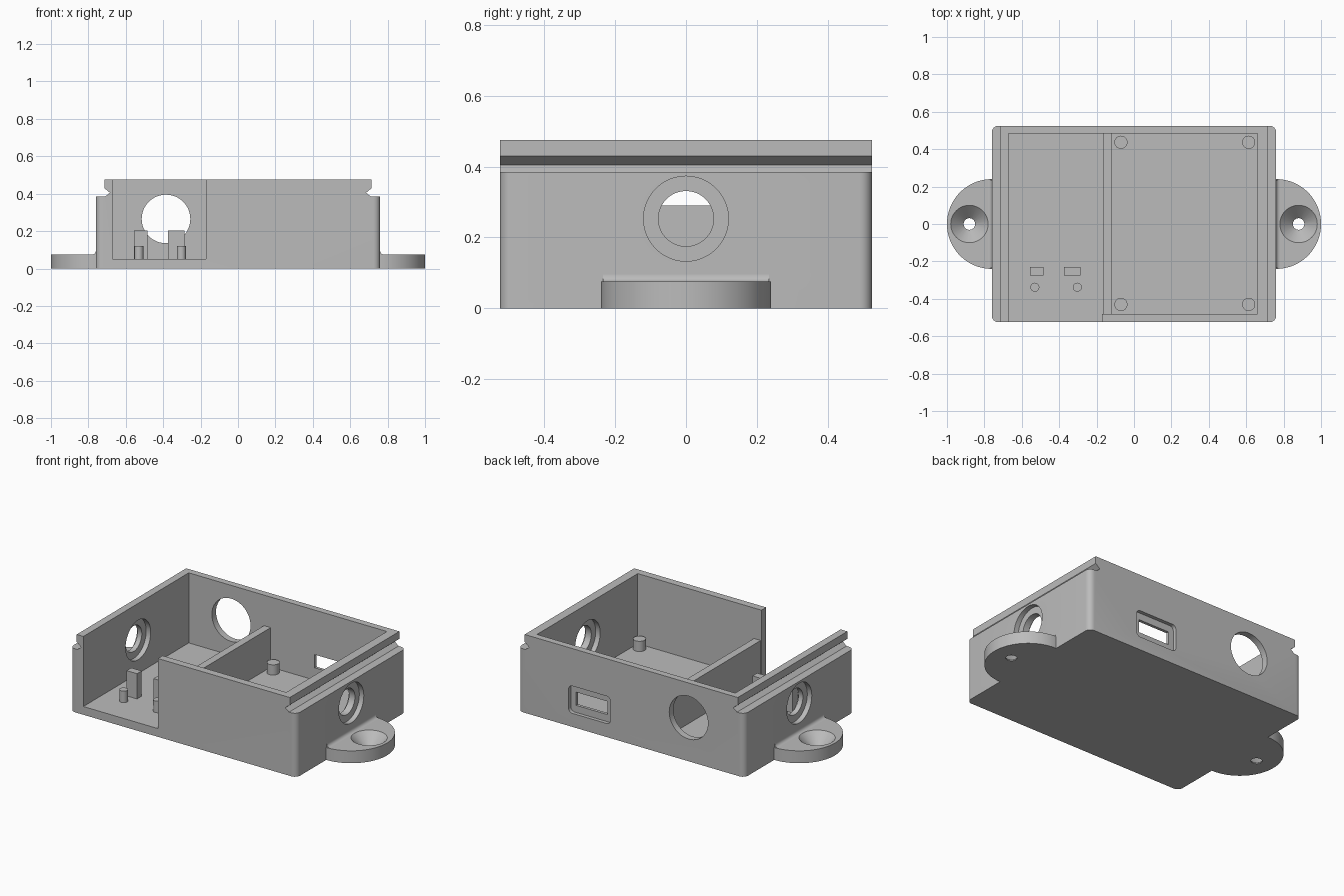
import bpy, bmesh
from math import sin, cos, pi

cube = bpy.data.objects.get("Cube")
if cube:
    bpy.data.objects.remove(cube, do_unlink=True)

grey = bpy.data.materials.new("plain grey")
grey.use_nodes = True
colour = (0.5, 0.5, 0.5, 1)
grey.diffuse_color = colour
grey.node_tree.nodes["Principled BSDF"].inputs["Base Color"].default_value = colour


def place(axis, a, b, h):
    return {"x": (h, a, b), "y": (a, h, b), "z": (a, b, h)}[axis]


def prism(name, points, axis, lo, hi, round_x=None):
    """Extrude a closed outline along an axis; round_x rounds upright edges at |x|."""
    bm = bmesh.new()
    ends = [[bm.verts.new(place(axis, a, b, h)) for a, b in points] for h in (lo, hi)]
    for end in ends:
        bm.faces.new(end)
    n = len(points)
    for i in range(n):
        j = (i + 1) % n
        bm.faces.new((ends[0][i], ends[0][j], ends[1][j], ends[1][i]))
    if round_x:
        edges = [e for e in bm.edges
                 if all(abs(abs(v.co.x) - round_x) < 1e-4 for v in e.verts)
                 and abs(e.verts[0].co.z - e.verts[1].co.z) > 0.1]
        bmesh.ops.bevel(bm, geom=edges, offset=0.035, segments=6, profile=0.5,
                        affect="EDGES", clamp_overlap=True)
    bmesh.ops.recalc_face_normals(bm, faces=bm.faces)
    return make(name, bm)


def make(name, bm):
    mesh = bpy.data.meshes.new(name)
    bm.to_mesh(mesh)
    bm.free()
    ob = bpy.data.objects.new(name, mesh)
    bpy.context.collection.objects.link(ob)
    mesh.materials.append(grey)
    return ob


def arc(ca, cb, r, start=0, end=2 * pi, steps=48):
    closed = abs(end - start) > 6.28
    count = steps if closed else steps + 1
    return [(ca + r * cos(start + (end - start) * i / steps),
             cb + r * sin(start + (end - start) * i / steps)) for i in range(count)]


def rect(a0, a1, b0, b1):
    return [(a0, b0), (a1, b0), (a1, b1), (a0, b1)]


def rounded_rect(ca, cb, ha, hb, r):
    pts = []
    for k, (sa, sb) in enumerate([(1, 1), (-1, 1), (-1, -1), (1, -1)]):
        pts += arc(ca + sa * (ha - r), cb + sb * (hb - r), r,
                   k * pi / 2, (k + 1) * pi / 2, 6)
    return pts


def select(ob):
    bpy.ops.object.select_all(action="DESELECT")
    ob.select_set(True)
    bpy.context.view_layer.objects.active = ob


def cut(ob, cutter):
    mod = ob.modifiers.new("cut", "BOOLEAN")
    mod.operation, mod.solver, mod.object = "DIFFERENCE", "EXACT", cutter
    select(ob)
    bpy.ops.object.modifier_apply(modifier=mod.name)
    bpy.data.objects.remove(cutter, do_unlink=True)


# Case shell with lid rails along both ends
half = [(0.76, 0), (0.76, 0.385), (0.71, 0.385), (0.685, 0.405), (0.715, 0.43), (0.715, 0.475)]
outline = half + [(-x, z) for x, z in reversed(half)]
case = prism("case", outline, "y", -0.525, 0.525, round_x=0.76)

# Cavity, open at the front on the right-hand bay
bay = [(-0.67, -0.7), (-0.17, -0.7), (-0.17, -0.48), (0.66, -0.48), (0.66, 0.485), (-0.67, 0.485)]
cut(case, prism("cavity_cutter", bay, "z", 0.05, 0.8))

# Round hole and stepped socket slot in the back wall
cut(case, prism("back_hole_cutter", arc(-0.385, 0.265, 0.13), "y", 0.4, 0.7))
cut(case, prism("socket_recess_cutter", rounded_rect(0.28, 0.165, 0.14, 0.083, 0.025), "y", 0.503, 0.7))
cut(case, prism("socket_slot_cutter", rect(0.175, 0.385, 0.125, 0.205), "y", 0.4, 0.7))

# Cable holes in both ends, counterbored inside and outside
for s, inner in ((1, 0.66), (-1, 0.67)):
    for r, a, b in ((0.078, 0.5, 0.9), (0.12, 0.73, 0.9), (0.12, 0.5, inner + 0.03)):
        lo, hi = sorted((s * a, s * b))
        cut(case, prism("end_hole_cutter", arc(0, 0.253, r), "x", lo, hi))

# Partition between the two bays
prism("partition", rect(-0.165, -0.12, -0.49, 0.49), "z", 0.04, 0.29)

# Board standoffs
for x in (-0.07, 0.613):
    for y in (-0.43, 0.437):
        prism("standoff", arc(x, y, 0.035, steps=32), "z", 0.04, 0.112)

# Upright tabs with locating pins in the open bay
for x0, x1, pin in ((-0.555, -0.485, -0.53), (-0.375, -0.285, -0.303)):
    prism("tab", rect(x0, x1, -0.275, -0.23), "z", 0.04, 0.203)
    prism("locating_pin", arc(pin, -0.338, 0.024, steps=24), "z", 0.04, 0.12)

# Mounting ears with countersunk screw holes and a fillet at the wall
for s, side in ((1, "left"), (-1, "right")):
    shape = [(s * x, y) for x, y in [(0.75, -0.24)] + arc(0.76, 0, 0.24, -pi / 2, pi / 2) + [(0.75, 0.24)]]
    ear = prism(side + "_ear", shape, "z", 0, 0.075)
    cut(ear, prism("screw_cutter", arc(s * 0.88, 0, 0.031), "z", -0.1, 0.2))
    bm = bmesh.new()
    bmesh.ops.create_cone(bm, cap_ends=True, segments=48, radius1=0.02, radius2=0.105, depth=0.085)
    bmesh.ops.translate(bm, verts=bm.verts, vec=(s * 0.88, 0, 0.0375))
    cut(ear, make("sink_cutter", bm))
    curve = arc(0.78, 0.095, 0.02, pi, 1.5 * pi, 6)
    prism(side + "_ear_fillet", [(s * x, z) for x, z in curve + [(0.78, 0.07), (0.755, 0.07), (0.755, 0.095)]],
          "y", -0.235, 0.235)

# Smooth the curved walls and keep the edges crisp
for ob in list(bpy.context.collection.objects):
    if ob.type == "MESH" and grey.name in ob.data.materials:
        select(ob)
        bpy.ops.object.shade_smooth_by_angle(angle=0.5)
